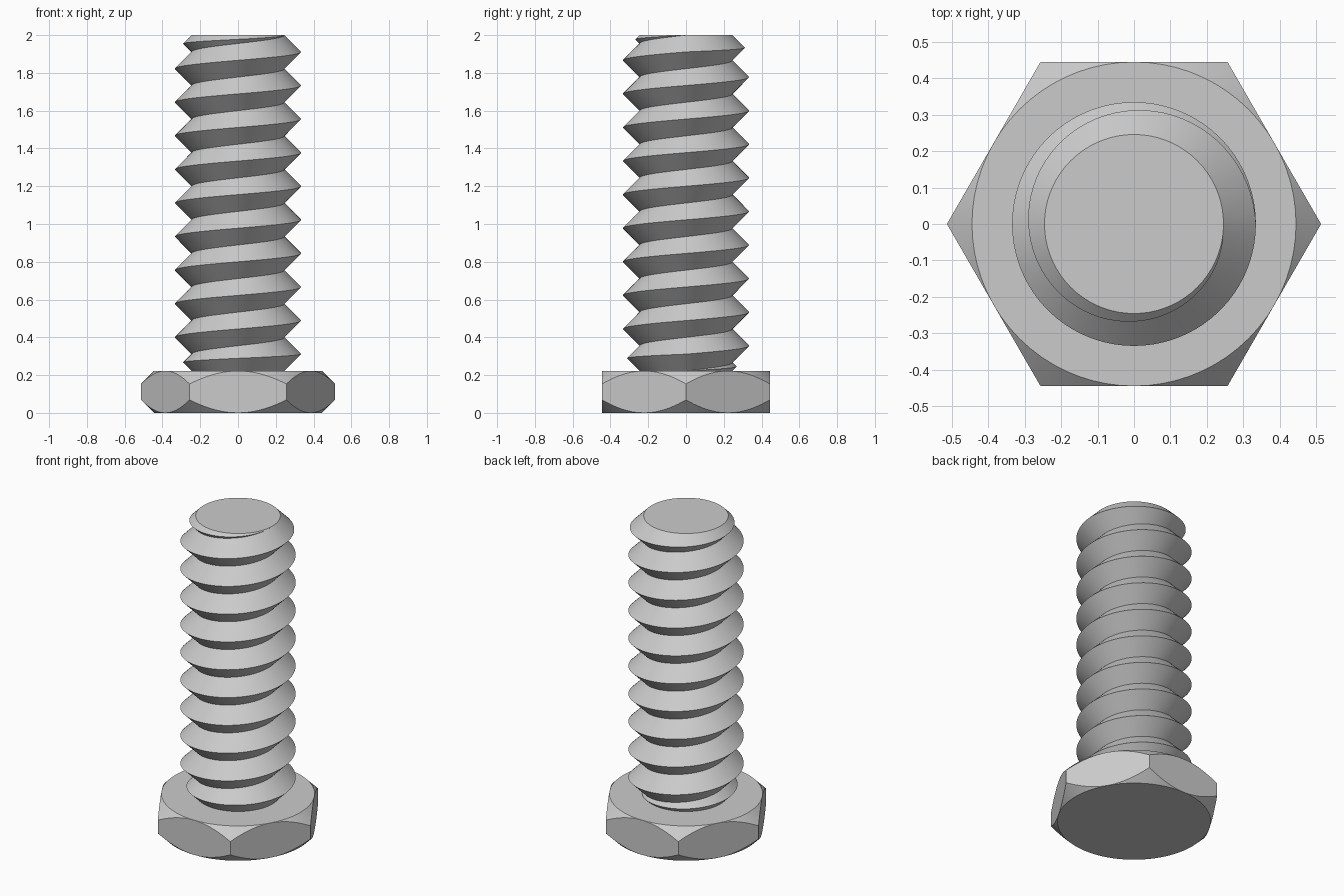
import bpy, bmesh, math

if "Cube" in bpy.data.objects:
    bpy.data.objects.remove(bpy.data.objects["Cube"])

SEG = 72                         # steps per turn
HEAD_H, FLAT_R = 0.2222, 0.4444  # head height, centre-to-flat distance
ROOT_R, TOP = 0.2455, 2.0        # thread root radius, overall height
TURNS = 10
PITCH = (TOP - HEAD_H) / TURNS

steel = bpy.data.materials.new("light_grey_steel")
steel.diffuse_color = (0.6, 0.6, 0.6, 1)
steel.use_nodes = True
steel.node_tree.nodes["Principled BSDF"].inputs["Base Color"].default_value = steel.diffuse_color


def finish(name, bm):
    """Clean the mesh, close open ends, link it and shade it with sharp edges."""
    bmesh.ops.remove_doubles(bm, verts=bm.verts, dist=1e-5)
    bmesh.ops.holes_fill(bm, edges=[e for e in bm.edges if e.is_boundary], sides=0)
    bmesh.ops.recalc_face_normals(bm, faces=bm.faces)
    me = bpy.data.meshes.new(name)
    bm.to_mesh(me)
    bm.free()
    me.materials.append(steel)
    ob = bpy.data.objects.new(name, me)
    bpy.context.collection.objects.link(ob)
    bpy.ops.object.select_all(action='DESELECT')
    ob.select_set(True)
    bpy.context.view_layer.objects.active = ob
    bpy.ops.object.shade_smooth_by_angle(angle=math.radians(30))
    return ob


def loft(bm, sections):
    """Bridge consecutive open sections with quads."""
    rows = [[bm.verts.new(p) for p in s] for s in sections]
    for a, b in zip(rows, rows[1:]):
        for k in range(len(a) - 1):
            bm.faces.new((a[k], b[k], b[k + 1], a[k + 1]))


def polar(r, ang, z):
    return (r * math.cos(ang), r * math.sin(ang), z)


# Hex head: each vertical section runs circle, hexagon, hexagon, circle,
# giving conical 45 degree corner chamfers above and below
def head_section(ang):
    off = (ang % (math.pi / 3)) - math.pi / 6
    r = FLAT_R / math.cos(off)
    cut = r - FLAT_R
    return [polar(FLAT_R, ang, 0), polar(r, ang, cut),
            polar(r, ang, HEAD_H - cut), polar(FLAT_R, ang, HEAD_H)]


bm = bmesh.new()
loft(bm, [head_section(2 * math.pi * i / SEG) for i in range(SEG + 1)])
finish("hex_head", bm)


# Threaded shank: a V-shaped ridge wound upward, its first and last turns
# fading out where the ridge is limited by the head and the flat tip
def thread_section(t):
    ang = 2 * math.pi * t
    low = HEAD_H + PITCH * min(max(t - 1, 0), TURNS)
    high = HEAD_H + PITCH * min(max(t, 0), TURNS)
    crest_r = ROOT_R + (high - low) / 2
    return [polar(ROOT_R, ang, low), polar(crest_r, ang, (low + high) / 2),
            polar(ROOT_R, ang, high)]


bm = bmesh.new()
loft(bm, [thread_section(i / SEG) for i in range((TURNS + 1) * SEG + 1)])
finish("threaded_shank", bm)
